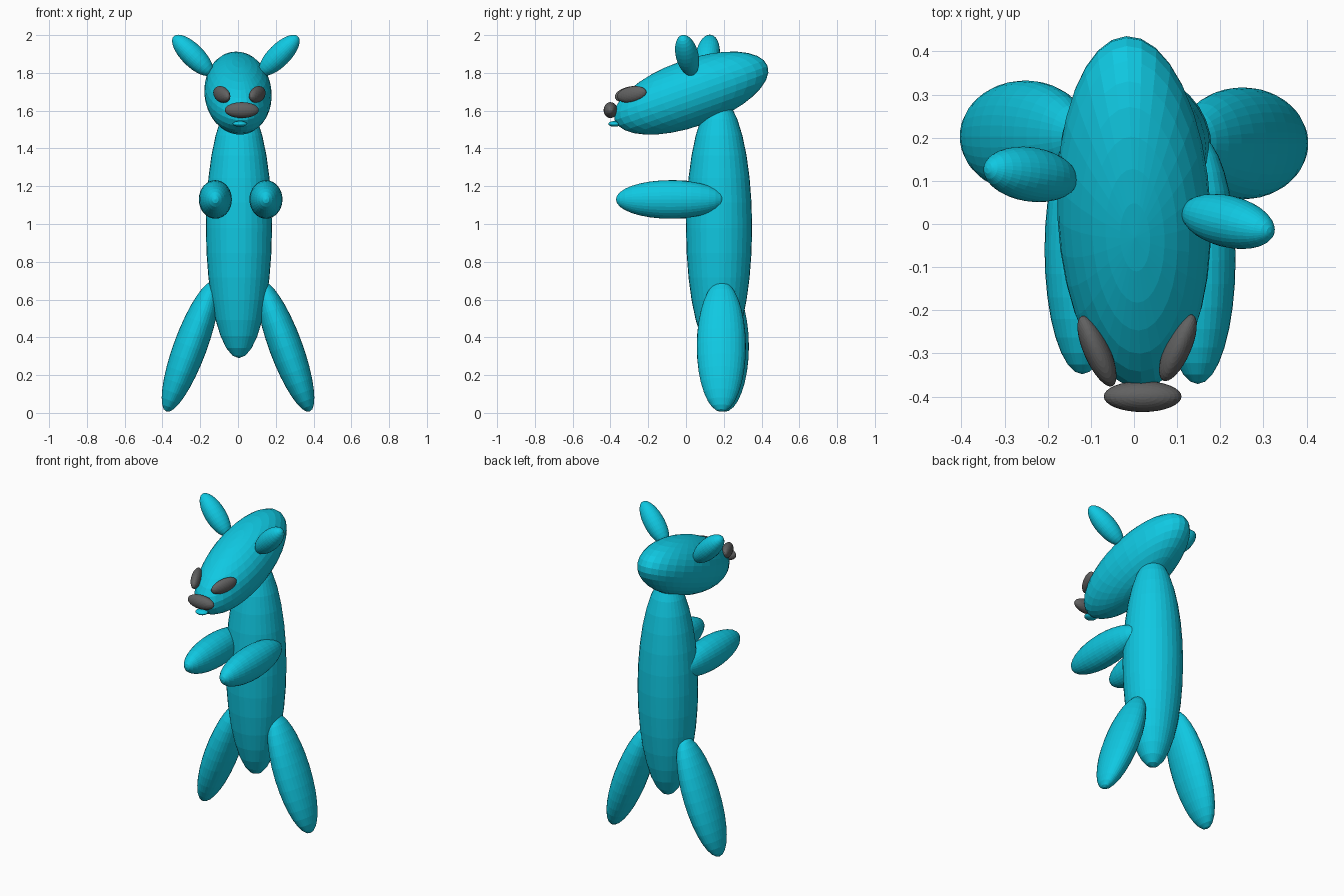
import bpy
from math import radians


def material(name, rgb):
    m = bpy.data.materials.new(name)
    m.diffuse_color = (*rgb, 1)
    return m


TEAL = material("teal", (0.005, 0.58, 0.76))
DARK = material("dark_grey", (0.12, 0.12, 0.12))


def ellipsoid(name, loc, radii, rot=(0, 0, 0), mat=TEAL):
    """Flat-shaded stretched ball; rot in degrees."""
    bpy.ops.mesh.primitive_uv_sphere_add(
        segments=32, ring_count=16, radius=1, location=loc,
        rotation=[radians(a) for a in rot])
    ob = bpy.context.object
    ob.name = name
    ob.scale = radii
    ob.data.materials.append(mat)
    return ob


# Torso and tilted head
ellipsoid("body", (0.005, 0.175, 0.98), (0.175, 0.175, 0.69))
ellipsoid("head", (0, 0.027, 1.693), (0.178, 0.43, 0.177), (19.5, 0, 2.5))

# Splayed legs
for side, s, y in (("left", -1, 0.203), ("right", 1, 0.187)):
    ellipsoid(side + "_leg", (s * 0.252, y, 0.352), (0.088, 0.13, 0.368), (0, -20.3 * s, 0))

# Arms reaching forward (long axis is the pole axis)
ellipsoid("left_arm", (-0.12, -0.06, 1.13), (0.0875, 0.102, 0.288), (90, 0, 0))
ellipsoid("right_arm", (0.148, -0.083, 1.13), (0.0875, 0.102, 0.288), (90, 0, 0))

# Ears, each leaning a little differently
ellipsoid("left_ear", (-0.24, 0.115, 1.893), (0.06, 0.063, 0.143), (-6, -45, 0))
ellipsoid("right_ear", (0.218, 0.006, 1.893), (0.06, 0.06, 0.143), (10, 45, 0))

# Face
ellipsoid("left_eye", (-0.086, -0.295, 1.686), (0.03, 0.09, 0.042), (10, 0, 24), DARK)
ellipsoid("right_eye", (0.102, -0.287, 1.686), (0.03, 0.085, 0.042), (10, 0, -24), DARK)
ellipsoid("nose", (0.02, -0.4, 1.603), (0.09, 0.036, 0.042), mat=DARK)
ellipsoid("mouth", (0.01, -0.378, 1.53), (0.038, 0.033, 0.015))
